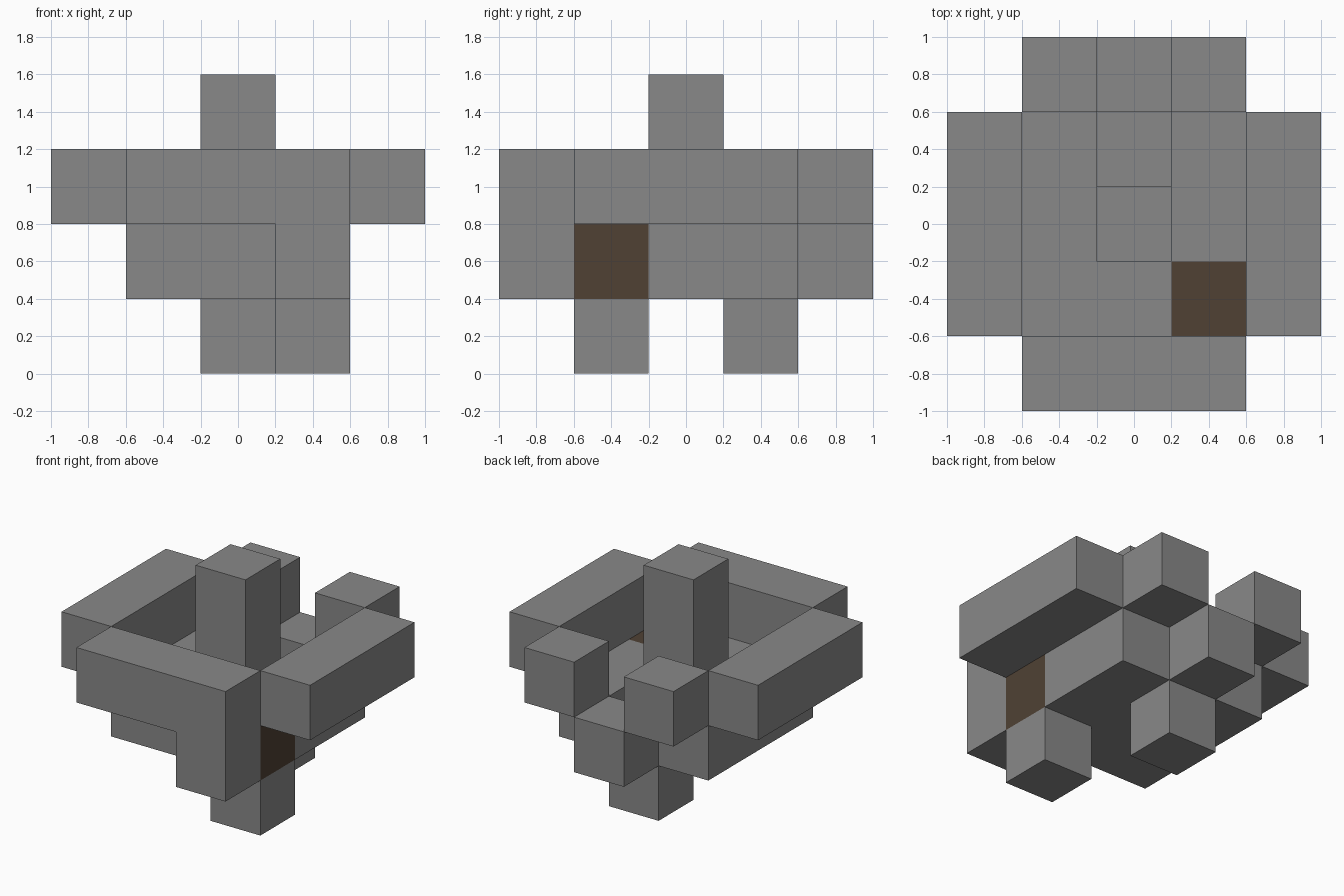
import bpy
import bmesh
from mathutils import Vector

CELL = 0.4

old = bpy.data.objects.get("Cube")
if old:
    bpy.data.objects.remove(old, do_unlink=True)


def make_material(name, rgb):
    mat = bpy.data.materials.new(name)
    mat.use_nodes = True
    color = (*rgb, 1.0)
    mat.diffuse_color = color
    mat.node_tree.nodes["Principled BSDF"].inputs["Base Color"].default_value = color
    return mat


grey = make_material("stone grey", (0.25, 0.25, 0.25))
brown = make_material("dark brown", (0.08, 0.053, 0.034))


def block(name, first, last=None, mat=grey):
    """Box filling the grid cells from first to last; x and y count from the centre, z from the ground."""
    a, b = Vector(first), Vector(last or first)
    size = (b - a + Vector((1, 1, 1))) * CELL
    centre = (a + b) / 2 * CELL + Vector((0, 0, CELL / 2))
    bm = bmesh.new()
    bmesh.ops.create_cube(bm, size=1)
    bmesh.ops.scale(bm, vec=size, verts=bm.verts)
    mesh = bpy.data.meshes.new(name)
    bm.to_mesh(mesh)
    bm.free()
    mesh.materials.append(mat)
    obj = bpy.data.objects.new(name, mesh)
    obj.location = centre
    bpy.context.collection.objects.link(obj)


# Legs
block("front_leg", (1, -1, 0))
block("back_leg", (0, 1, 0))

# Floor slab with an open cell over the back leg
block("floor_front", (-1, -1, 1), (0, -1, 1))
block("floor_brown_corner", (1, -1, 1), mat=brown)
block("floor_middle", (-1, 0, 1), (1, 0, 1))

# Parts mirrored left and right
for side, x in (("left", 1), ("right", -1)):
    block(f"floor_back_{side}", (x, 1, 1))
    block(f"wall_{side}", (2 * x, -1, 2), (2 * x, 1, 2))
    block(f"wall_back_{side}", (x, 2, 2))

# Front wall with its drop, and the low back step
block("wall_front", (-1, -2, 2), (1, -2, 2))
block("wall_front_drop", (1, -2, 1))
block("back_step", (0, 2, 1))

# Central column
block("column", (0, 0, 2), (0, 0, 3))
